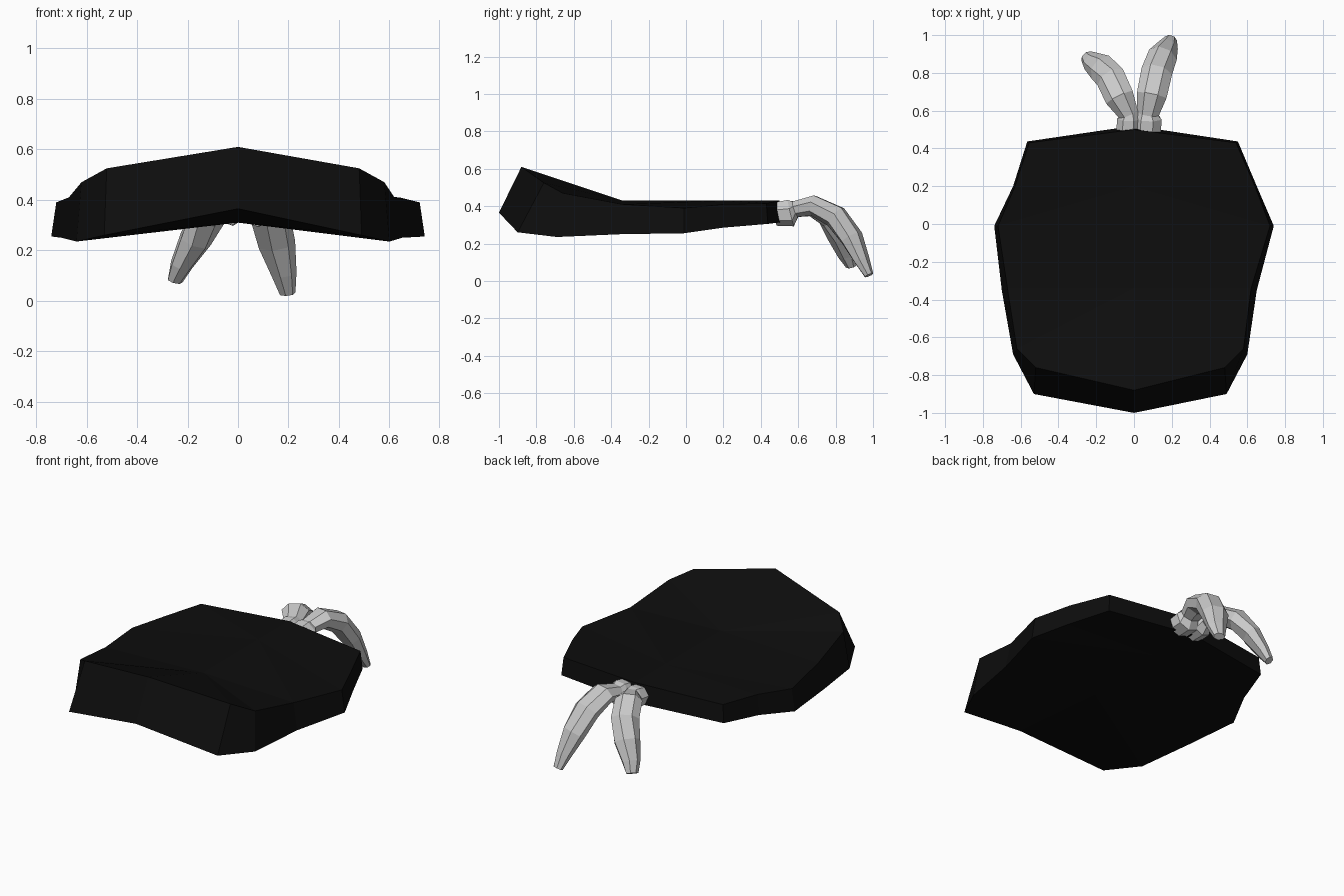
import bpy, bmesh
from math import cos, sin, pi
from mathutils import Vector

if "Cube" in bpy.data.objects:
    bpy.data.objects.remove(bpy.data.objects["Cube"])


def finish(name, bm, mat=None):
    bmesh.ops.recalc_face_normals(bm, faces=bm.faces)
    me = bpy.data.meshes.new(name)
    bm.to_mesh(me)
    bm.free()
    ob = bpy.data.objects.new(name, me)
    bpy.context.collection.objects.link(ob)
    if mat:
        me.materials.append(mat)
    return ob


black = bpy.data.materials.new("black_cloth")
black.diffuse_color = (0.004, 0.004, 0.004, 1)
black.use_nodes = True
black.node_tree.nodes["Principled BSDF"].inputs["Base Color"].default_value = black.diffuse_color

# Cloth cap: rim stations front to back as
# (left x, right x, y) of the lower edge, its z, then the upper edge: inset, y, z
rim = [
    (-.53, .49, -.90, .26, .01, -.76, .525),
    (-.64, .60, -.69, .235, .02, -.66, .47),
    (-.70, .65, -.35, .25, .03, -.34, .41),
    (-.74, .74, -.01, .255, .02, -.01, .39),
    (-.64, .65, .20, .285, .01, .20, .41),
    (-.565, .55, .437, .305, .01, .43, .415),
]
bm = bmesh.new()
low, up = [], []


def station(x, y, z, x2, y2, z2):
    low.append(bm.verts.new((x, y, z)))
    up.append(bm.verts.new((x2, y2, z2)))


station(0, -1.0, .365, 0, -.88, .61)
for l, r, y, z, d, y2, z2 in rim:
    station(r, y, z, r - d, y2, z2)
station(0, .52, .315, 0, .50, .43)
for l, r, y, z, d, y2, z2 in reversed(rim):
    station(l, y, z, l + d, y2, z2)

n = len(low)
for i in range(n):
    j = (i + 1) % n
    bm.faces.new((low[i], low[j], up[j], up[i]))

# crown and underside, each folded along a centre line
for ring, za, zb in ((up, .43, .43), (low, .31, .32)):
    a = bm.verts.new((0, -.34, za))
    b = bm.verts.new((0, .2, zb))
    h = n // 2
    for side in (range(0, h), range(n, h, -1)):
        step = 1 if side.step == 1 else -1
        for k, i in enumerate(side):
            p, q = ring[i % n], ring[(i + step) % n]
            bm.faces.new((p, q, a if k < 3 else b))
            if k == 3:
                bm.faces.new((p, a, b))
    # close the front and back ends of the fold
finish("cloth_cap", bm, black)


# Tied tails: faceted tubes swept along a drooping path
def tail(name, path, sides=7):
    bm = bmesh.new()
    pts = [Vector(p[:3]) for p in path]
    rings = []
    for i, p in enumerate(pts):
        t = (pts[min(i + 1, len(pts) - 1)] - pts[max(i - 1, 0)]).normalized()
        s = t.cross(Vector((0, 0, 1))).normalized()
        u = s.cross(t)
        w, h = path[i][3:]
        rings.append([bm.verts.new(p + s * w * cos(2 * pi * k / sides + .3)
                                   + u * h * sin(2 * pi * k / sides + .3))
                      for k in range(sides)])
    for a, b in zip(rings, rings[1:]):
        for k in range(sides):
            m = (k + 1) % sides
            bm.faces.new((a[k], a[m], b[m], b[k]))
    bm.faces.new(rings[0])
    bm.faces.new(rings[-1])
    finish(name, bm)


# path points: x, y, z, half width, half thickness
tail("right_tail", [
    (.07, .48, .36, .075, .065), (.075, .56, .365, .075, .075),
    (.075, .585, .385, .06, .045), (.095, .68, .405, .082, .057),
    (.12, .80, .345, .085, .065), (.15, .885, .23, .08, .06),
    (.18, .94, .11, .055, .04), (.195, .978, .03, .034, .024)])
tail("left_tail", [
    (-.03, .48, .36, .065, .06), (-.025, .56, .365, .065, .07),
    (-.03, .585, .385, .055, .045), (-.075, .67, .40, .08, .055),
    (-.12, .77, .34, .082, .063), (-.17, .825, .24, .078, .058),
    (-.225, .86, .14, .055, .04), (-.25, .885, .08, .036, .026)])
